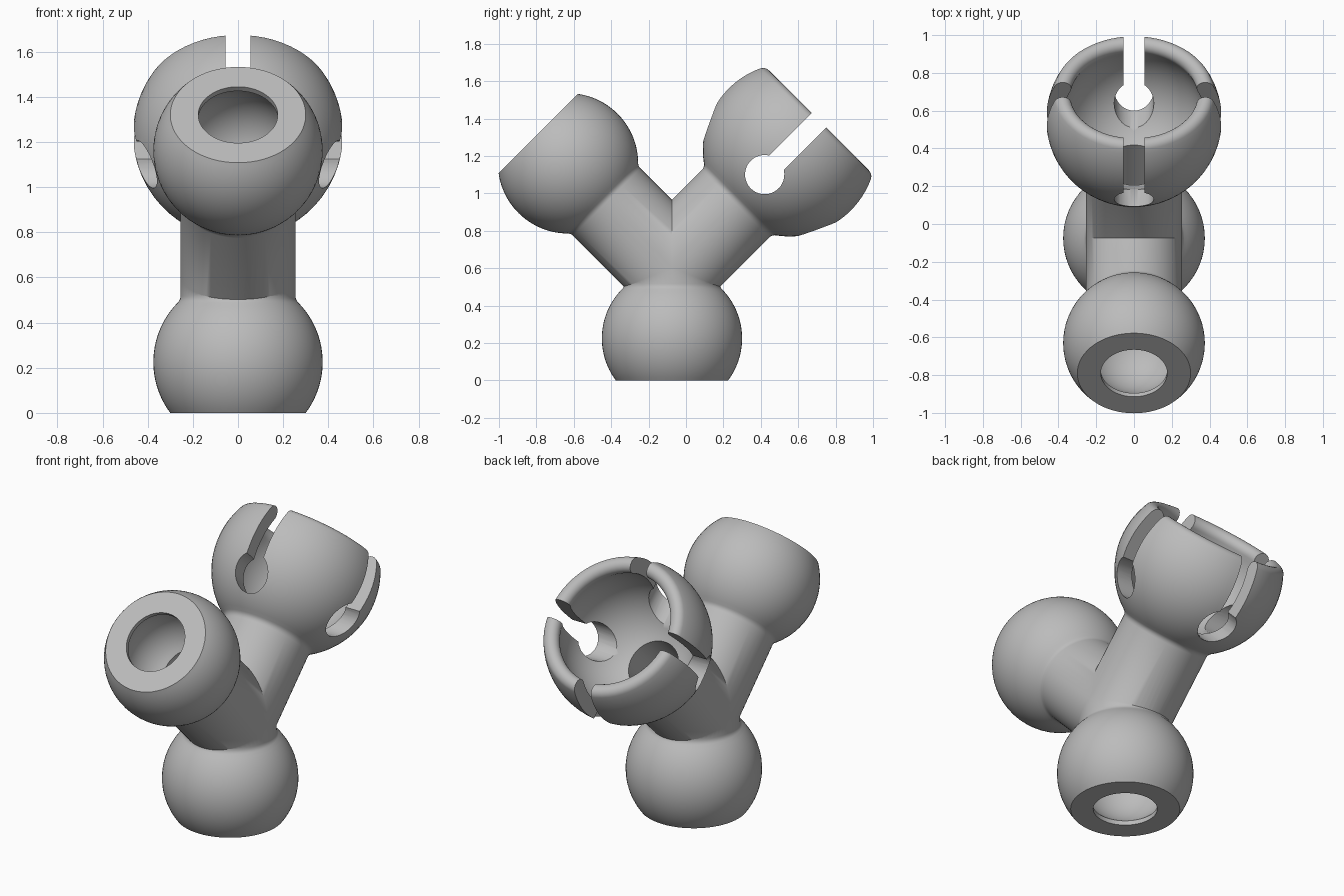
import bpy
import math
from mathutils import Vector, Matrix

cube = bpy.data.objects.get("Cube")
if cube:
    bpy.data.objects.remove(cube, do_unlink=True)

JOINT = Vector((0, -0.075, 0.605))
DOWN = Vector((0, 0, -1))
FRONT = Vector((0, -1, 1)).normalized()
BACK = Vector((0, 1, 1)).normalized()
PIPE_R, BORE_R = 0.255, 0.15
BALL_R, SOCKET_R, CAVITY_R = 0.375, 0.465, 0.375
FILLET = 0.04

grey = bpy.data.materials.new("plain grey")
grey.use_nodes = True
colour = (0.5, 0.5, 0.5, 1)
grey.diffuse_color = colour
grey.node_tree.nodes["Principled BSDF"].inputs["Base Color"].default_value = colour


def frame(origin, axis):
    """Local z along axis, local x kept on world x."""
    x = Vector((1, 0, 0))
    y = axis.cross(x)
    return Matrix.Translation(origin) @ Matrix((x, y, axis)).transposed().to_4x4()


def new_object(name, verts, faces, matrix):
    mesh = bpy.data.meshes.new(name)
    mesh.from_pydata([matrix @ Vector(v) for v in verts], [], faces)
    mesh.materials.append(grey)
    obj = bpy.data.objects.new(name, mesh)
    bpy.context.collection.objects.link(obj)
    return obj


def lathe(name, profile, matrix, n=64):
    """Closed solid turned from (radius, height) points, flat at both ends."""
    verts = [(r * math.cos(2 * math.pi * i / n), r * math.sin(2 * math.pi * i / n), h)
             for r, h in profile for i in range(n)]
    last = (len(profile) - 1) * n
    faces = [tuple(reversed(range(n))), tuple(range(last, last + n))]
    for k in range(len(profile) - 1):
        for i in range(n):
            j = (i + 1) % n
            faces.append((k * n + i, k * n + j, k * n + n + j, k * n + n + i))
    return new_object(name, verts, faces, matrix)


def arc(cr, ch, radius, start, end, n):
    """Arc points; angle 0 points outward, 90 degrees points along the axis."""
    return [(cr + radius * math.cos(a), ch + radius * math.sin(a))
            for a in (start + (end - start) * i / n for i in range(n + 1))]


def neck(centre, radius):
    """Pipe and small fillet running into a sphere; returns points and angle."""
    r = PIPE_R + FILLET
    h = -math.sqrt((radius + FILLET) ** 2 - r * r)
    angle = math.atan2(h, r)
    pts = [(PIPE_R, 0)] + arc(r, centre + h, FILLET, math.pi, math.pi + angle, 4)
    return pts, angle


def combine(target, tool, operation):
    mod = target.modifiers.new(operation, "BOOLEAN")
    mod.operation, mod.object, mod.solver = operation, tool, "EXACT"
    bpy.context.view_layer.objects.active = target
    bpy.ops.object.modifier_apply(modifier=mod.name)
    bpy.data.objects.remove(tool, do_unlink=True)


# Ball-ended limbs and the matching hollow inside each one
def ball_limb(name, axis, centre):
    m = frame(JOINT, axis)
    pts, a = neck(centre, BALL_R)
    cut = 0.225
    pts += arc(0, centre, BALL_R, a, math.asin(cut / BALL_R), 24)[1:]
    solid = lathe(name, pts, m)
    hollow_r, mouth_r = 0.265, 0.176
    hollow = [(BORE_R, 0)]
    hollow += arc(0, centre, hollow_r, -math.acos(BORE_R / hollow_r),
                  math.acos(mouth_r / hollow_r), 20)
    hollow.append((mouth_r, centre + 0.4))
    return solid, lathe(name + "_hollow", hollow, m)


# Socket limb: spherical shell with a fully rounded lip
def socket_limb(axis, centre):
    m = frame(JOINT, axis)
    pts, a = neck(centre, SOCKET_R)
    mid = (SOCKET_R + CAVITY_R) / 2
    lip = (SOCKET_R - CAVITY_R) / 2
    tilt = math.asin(0.175 / mid)
    lip_r, lip_h = mid * math.cos(tilt), centre + mid * math.sin(tilt)
    pts += arc(0, centre, SOCKET_R, a, tilt, 24)[1:]
    pts += arc(lip_r, lip_h, lip, tilt, math.pi / 2, 6)[1:]
    solid = lathe("socket_limb", pts, m)
    hollow = [(BORE_R, 0)]
    hollow += arc(0, centre, CAVITY_R, -math.acos(BORE_R / CAVITY_R), tilt, 24)
    hollow += arc(lip_r, lip_h, lip, math.pi + tilt, math.pi / 2, 8)[1:]
    hollow.append((lip_r, centre + 0.5))
    return solid, lathe("socket_hollow", hollow, m)


base, base_hollow = ball_limb("branched_connector", DOWN, 0.38)
front, front_hollow = ball_limb("front_limb", FRONT, 0.786)
SOCKET_AT = 0.63 * math.sqrt(2)
socket, socket_hollow = socket_limb(BACK, SOCKET_AT)

# Round core filling the junction of the three pipes
half = math.pi / 2 - 0.02
core = lathe("core", arc(0, 0, PIPE_R - 0.002, -half, half, 24), frame(JOINT, DOWN))

for part in (front, socket, core):
    combine(base, part, "UNION")
for hollow in (base_hollow, front_hollow, socket_hollow):
    combine(base, hollow, "DIFFERENCE")

# Keyhole slots crossing the socket both ways
hole_at = JOINT + BACK * (SOCKET_AT - 0.19)
hole_r, slot = 0.105, 0.055
theta = math.asin(slot / hole_r)
outline = arc(0, 0, hole_r, math.pi / 2 + theta, 2.5 * math.pi - theta, 32)
outline += [(slot, 0.8), (-slot, 0.8)]
n = len(outline)
for side in (Vector((1, 0, 0)), BACK.cross(Vector((1, 0, 0)))):
    across = side.cross(BACK)
    verts = [hole_at + across * u + BACK * v + side * d
             for d in (-0.6, 0.6) for u, v in outline]
    faces = [tuple(range(n)), tuple(reversed(range(n, 2 * n)))]
    faces += [(i, i + n, (i + 1) % n + n, (i + 1) % n) for i in range(n)]
    cutter = new_object("keyhole", verts, faces, Matrix.Identity(4))
    # Make the cutter's faces point outward
    bpy.context.view_layer.objects.active = cutter
    bpy.ops.object.mode_set(mode="EDIT")
    bpy.ops.mesh.select_all(action="SELECT")
    bpy.ops.mesh.normals_make_consistent(inside=False)
    bpy.ops.object.mode_set(mode="OBJECT")
    combine(base, cutter, "DIFFERENCE")

bpy.ops.object.select_all(action="DESELECT")
base.select_set(True)
bpy.context.view_layer.objects.active = base
bpy.ops.object.shade_smooth_by_angle(angle=math.radians(38))
